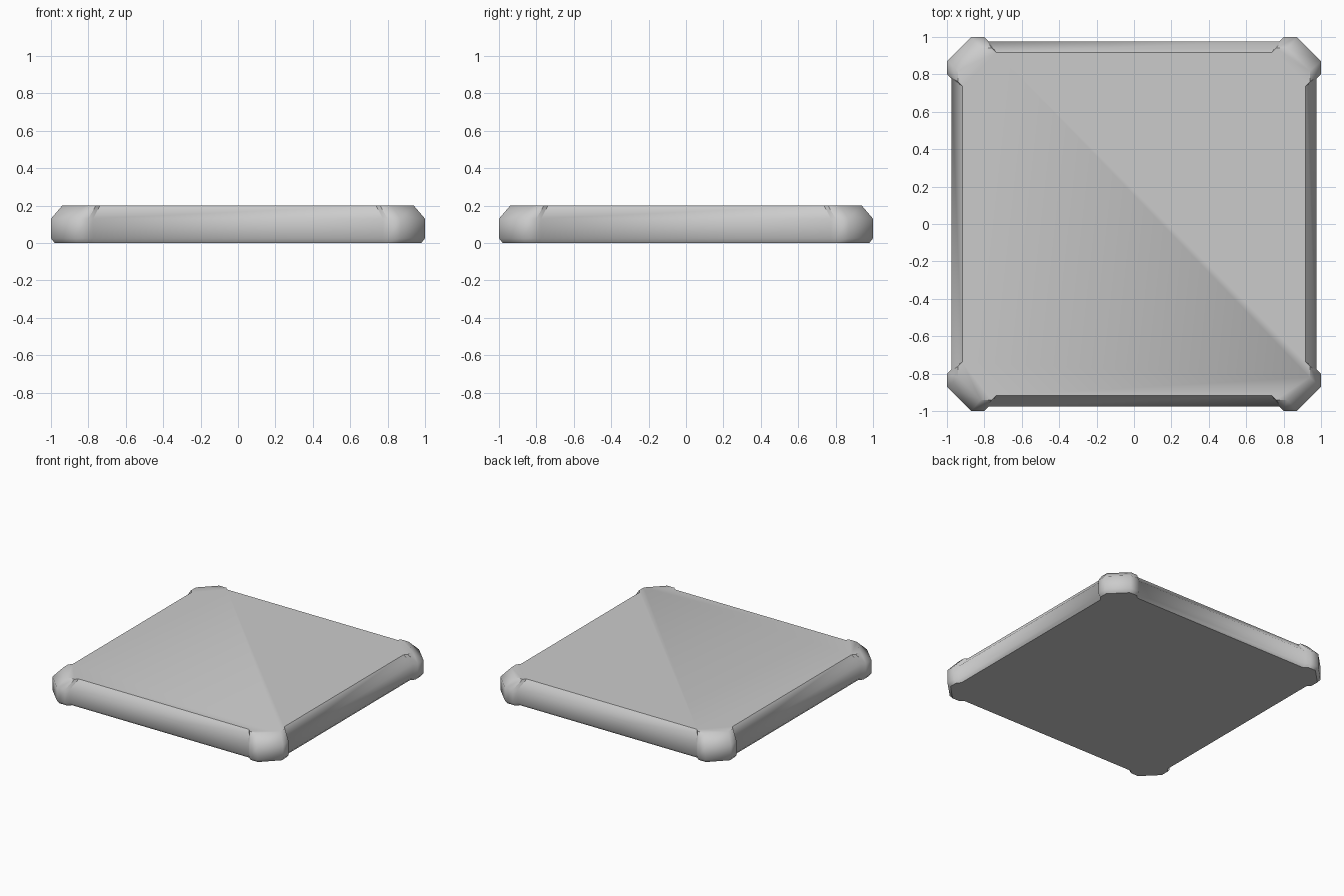
import bpy
import bmesh
import math

if "Cube" in bpy.data.objects:
    bpy.data.objects.remove(bpy.data.objects["Cube"])

# Each level: height, corner face, corner chamfer, notch start, side face, notch end
LEVELS = [
    (0.00, 0.98, 0.86, 0.795, 0.955, 0.77),
    (0.025, 1.00, 0.87, 0.80, 0.975, 0.775),
    (0.13, 1.00, 0.87, 0.80, 0.975, 0.775),
    (0.20, 0.94, 0.82, 0.76, 0.918, 0.738),
]


def outline(a, c, n, s, m):
    """Notched, chamfered corner repeated by quarter turns."""
    corner = [(s, m), (a, n), (a, c), (c, a), (n, a), (m, s)]
    points = []
    for _ in range(4):
        points += corner
        corner = [(-y, x) for x, y in corner]
    return points


# Square slab with raised corner guards and beveled rims
bm = bmesh.new()
rings = [[bm.verts.new((x, y, z)) for x, y in outline(*dims)] for z, *dims in LEVELS]
for low, high in zip(rings, rings[1:]):
    for i in range(len(low)):
        j = (i + 1) % len(low)
        bm.faces.new((low[i], low[j], high[j], high[i]))
bm.faces.new(rings[0][::-1])
bm.faces.new(rings[-1])
bmesh.ops.recalc_face_normals(bm, faces=bm.faces[:])

mesh = bpy.data.meshes.new("slab")
bm.to_mesh(mesh)
bm.free()
slab = bpy.data.objects.new("slab", mesh)
bpy.context.collection.objects.link(slab)

# Smooth rims, sharp top and bottom edges
bpy.context.view_layer.objects.active = slab
slab.select_set(True)
bpy.ops.object.shade_smooth_by_angle(angle=math.radians(47))
